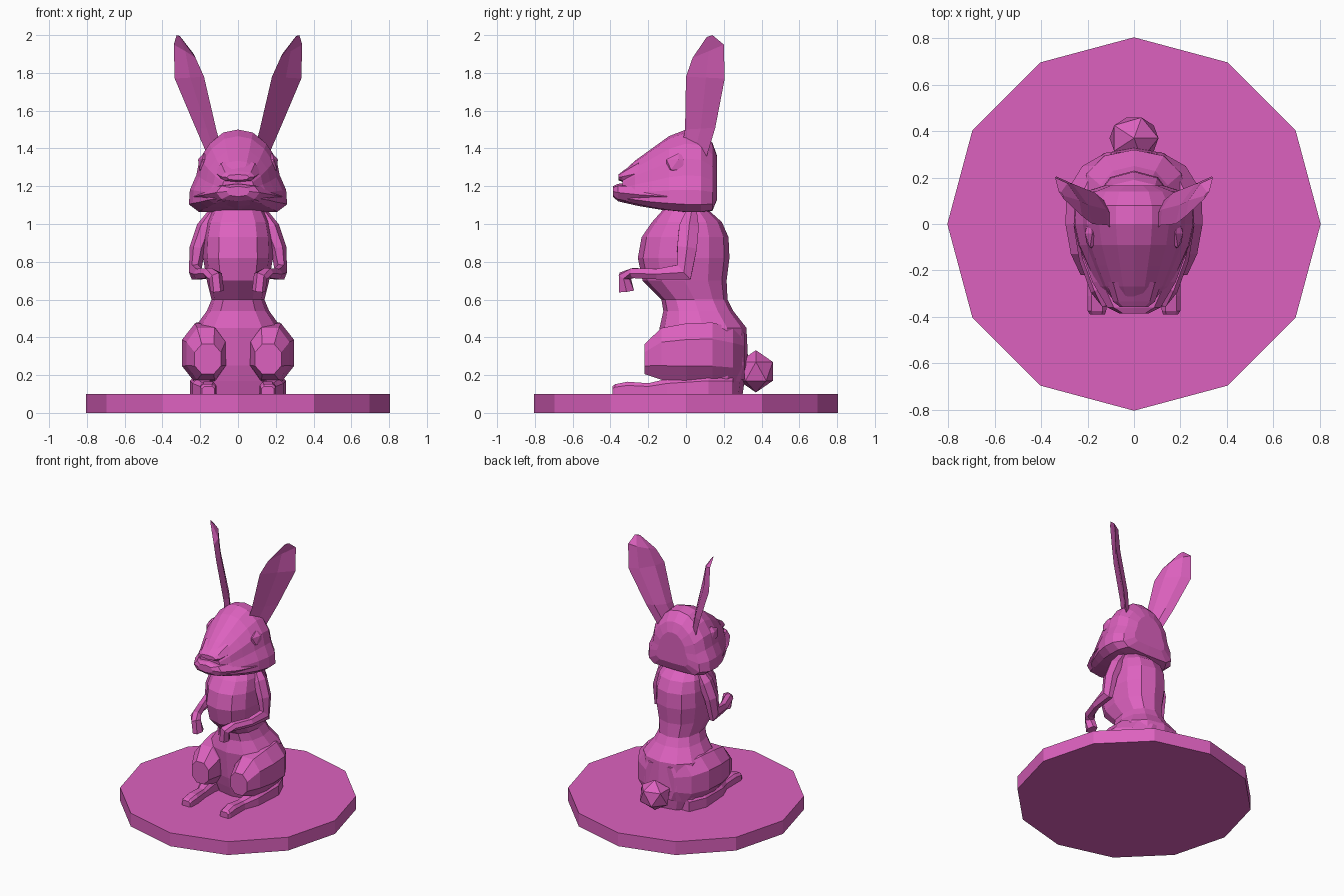
import bpy, bmesh, math
from mathutils import Vector

PINK = bpy.data.materials.new("pink")
PINK.diffuse_color = (0.72, 0.12, 0.52, 1)


def finish(name, bm, mirror=False):
    bmesh.ops.recalc_face_normals(bm, faces=bm.faces)
    me = bpy.data.meshes.new(name)
    bm.to_mesh(me)
    bm.free()
    me.materials.append(PINK)
    ob = bpy.data.objects.new(name, me)
    bpy.context.collection.objects.link(ob)
    if mirror:
        ob.modifiers.new("Mirror", 'MIRROR').use_mirror_merge = False
    return ob


def skin(name, rings, mirror=False):
    """Bridge successive point rings and cap both ends."""
    bm = bmesh.new()
    loops = [[bm.verts.new(p) for p in r] for r in rings]
    for a, b in zip(loops, loops[1:]):
        for i in range(len(a)):
            j = (i + 1) % len(a)
            bm.faces.new((a[i], a[j], b[j], b[i]))
    bm.faces.new(loops[0])
    bm.faces.new(loops[-1])
    return finish(name, bm, mirror)


def oval(n, power=1.0, turn=0.0):
    pts = []
    for i in range(n):
        a = 2 * math.pi * i / n + turn
        c, s = math.cos(a), math.sin(a)
        pts.append((math.copysign(abs(c) ** power, c) if abs(c) > 1e-6 else 0,
                    math.copysign(abs(s) ** power, s) if abs(s) > 1e-6 else 0))
    return pts


def loft(name, axis, profile, sections, mirror=False):
    """Sections are (position, x0, x1, v0, v1); v is y for axis z, z for axis y."""
    rings = []
    for p, x0, x1, v0, v1 in sections:
        ring = []
        for u, v in profile:
            x = (x0 + x1) / 2 + u * (x1 - x0) / 2
            w = (v0 + v1) / 2 + v * (v1 - v0) / 2
            ring.append((x, w, p) if axis == 'z' else (x, p, w))
        rings.append(ring)
    return skin(name, rings, mirror)


# round plinth
bm = bmesh.new()
bmesh.ops.create_cone(bm, cap_ends=True, segments=12, radius1=0.805, radius2=0.805, depth=0.1)
bmesh.ops.translate(bm, verts=bm.verts, vec=(0, 0, 0.05))
finish("plinth", bm)

# torso from base to neck
loft("body", 'z', oval(12, 0.85), [
    (0.10, -0.20, 0.20, -0.08, 0.30),
    (0.17, -0.23, 0.23, -0.10, 0.31),
    (0.25, -0.24, 0.24, -0.12, 0.33),
    (0.45, -0.23, 0.23, -0.14, 0.32),
    (0.54, -0.165, 0.165, -0.12, 0.25),
    (0.60, -0.14, 0.14, -0.13, 0.22),
    (0.70, -0.165, 0.165, -0.23, 0.215),
    (0.82, -0.185, 0.185, -0.255, 0.23),
    (0.93, -0.18, 0.18, -0.235, 0.225),
    (1.01, -0.165, 0.165, -0.18, 0.19),
    (1.10, -0.12, 0.12, -0.10, 0.09)])

# hind legs
loft("haunch", 'y', oval(8, 0.9, math.pi / 8), [
    (-0.22, 0.085, 0.235, 0.20, 0.37),
    (-0.13, 0.06, 0.28, 0.165, 0.46),
    (0.00, 0.04, 0.305, 0.15, 0.485),
    (0.14, 0.02, 0.30, 0.15, 0.49),
    (0.25, 0.02, 0.23, 0.15, 0.46),
    (0.31, 0.02, 0.12, 0.17, 0.43)], True)
box = [(-1, -1), (1, -1), (1, 0.4), (0.6, 1), (-0.6, 1), (-1, 0.4)]
loft("hind_foot", 'y', box, [
    (-0.39, 0.125, 0.19, 0.10, 0.14),
    (-0.375, 0.12, 0.20, 0.10, 0.152),
    (-0.31, 0.115, 0.20, 0.10, 0.165),
    (-0.20, 0.13, 0.20, 0.10, 0.157),
    (-0.10, 0.13, 0.24, 0.10, 0.18),
    (0.12, 0.10, 0.255, 0.10, 0.20),
    (0.25, 0.05, 0.20, 0.10, 0.20)], True)

# tail
bm = bmesh.new()
bmesh.ops.create_icosphere(bm, subdivisions=1, radius=1)
bmesh.ops.scale(bm, verts=bm.verts, vec=(0.118, 0.105, 0.112))
bmesh.ops.translate(bm, verts=bm.verts, vec=(0, 0.37, 0.22))
finish("tail", bm)

# front limbs: six-sided tubes along a path of (x, y, z, half side, half depth)
path = [(0.12, 0.03, 1.07, 0.03, 0.03), (0.175, 0.015, 0.98, 0.045, 0.06),
        (0.215, 0.005, 0.87, 0.042, 0.06), (0.228, -0.01, 0.745, 0.032, 0.06),
        (0.205, -0.15, 0.735, 0.032, 0.032), (0.155, -0.28, 0.74, 0.035, 0.03),
        (0.12, -0.325, 0.725, 0.038, 0.035), (0.11, -0.315, 0.645, 0.036, 0.045)]
rings = []
for i, (x, y, z, hs, hd) in enumerate(path):
    a = Vector(path[max(i - 1, 0)][:3])
    b = Vector(path[min(i + 1, len(path) - 1)][:3])
    t = (b - a).normalized()
    side = (Vector((1, 0, 0)) - t * t.x).normalized()
    up = t.cross(side)
    rings.append([Vector((x, y, z)) + side * u * hs + up * v * hd for u, v in oval(6)])
skin("front_limb", rings, True)

# head: pear-shaped cross-section, wide at the cheeks
half = [(0.0, -1), (0.8, -0.98), (1.0, -0.8), (0.98, -0.45), (0.85, -0.1),
        (0.78, 0.3), (0.58, 0.66), (0.3, 0.93), (0.0, 1)]
pear = half + [(-u, v) for u, v in reversed(half[1:-1])]
loft("head", 'y', pear, [
    (-0.335, -0.10, 0.10, 1.12, 1.275),
    (-0.27, -0.155, 0.155, 1.105, 1.335),
    (-0.18, -0.20, 0.20, 1.085, 1.40),
    (-0.09, -0.24, 0.24, 1.07, 1.465),
    (0.00, -0.26, 0.26, 1.06, 1.50),
    (0.08, -0.255, 0.255, 1.06, 1.49),
    (0.14, -0.21, 0.21, 1.07, 1.43),
    (0.165, -0.13, 0.13, 1.13, 1.36)])
snout = oval(8, 0.8)
loft("lower_jaw", 'y', snout, [
    (-0.387, -0.06, 0.06, 1.145, 1.20),
    (-0.36, -0.115, 0.115, 1.12, 1.213),
    (-0.25, -0.18, 0.18, 1.095, 1.215),
    (-0.10, -0.235, 0.235, 1.07, 1.22)])
loft("upper_lip", 'y', snout, [
    (-0.358, -0.06, 0.06, 1.232, 1.262),
    (-0.335, -0.09, 0.09, 1.222, 1.28),
    (-0.25, -0.12, 0.12, 1.20, 1.34)])

# eyes
bm = bmesh.new()
bmesh.ops.create_icosphere(bm, subdivisions=1, radius=1)
bmesh.ops.scale(bm, verts=bm.verts, vec=(0.035, 0.075, 0.06))
bmesh.ops.translate(bm, verts=bm.verts, vec=(0.18, -0.04, 1.315))
finish("eye", bm, True)

# ears: front edge, back edge, rear bulge, slightly dished front
ears = [((0.085, -0.03, 1.38), (0.16, 0.11, 1.36), 0.03),
        ((0.115, -0.005, 1.50), (0.225, 0.155, 1.51), 0.035),
        ((0.18, 0.0, 1.78), (0.335, 0.205, 1.77), 0.035),
        ((0.225, 0.035, 1.88), (0.34, 0.20, 1.95), 0.03),
        ((0.305, 0.11, 1.99), (0.325, 0.14, 2.0), 0.006)]
rings = []
for f, b, t in ears:
    f, b = Vector(f), Vector(b)
    d = b - f
    n = Vector((d.y, -d.x, 0)).normalized()
    rings.append([f, f.lerp(b, 0.5) - n * t * 0.15, b,
                  f.lerp(b, 0.75) - n * t, f.lerp(b, 0.3) - n * t])
skin("ear", rings, True)
